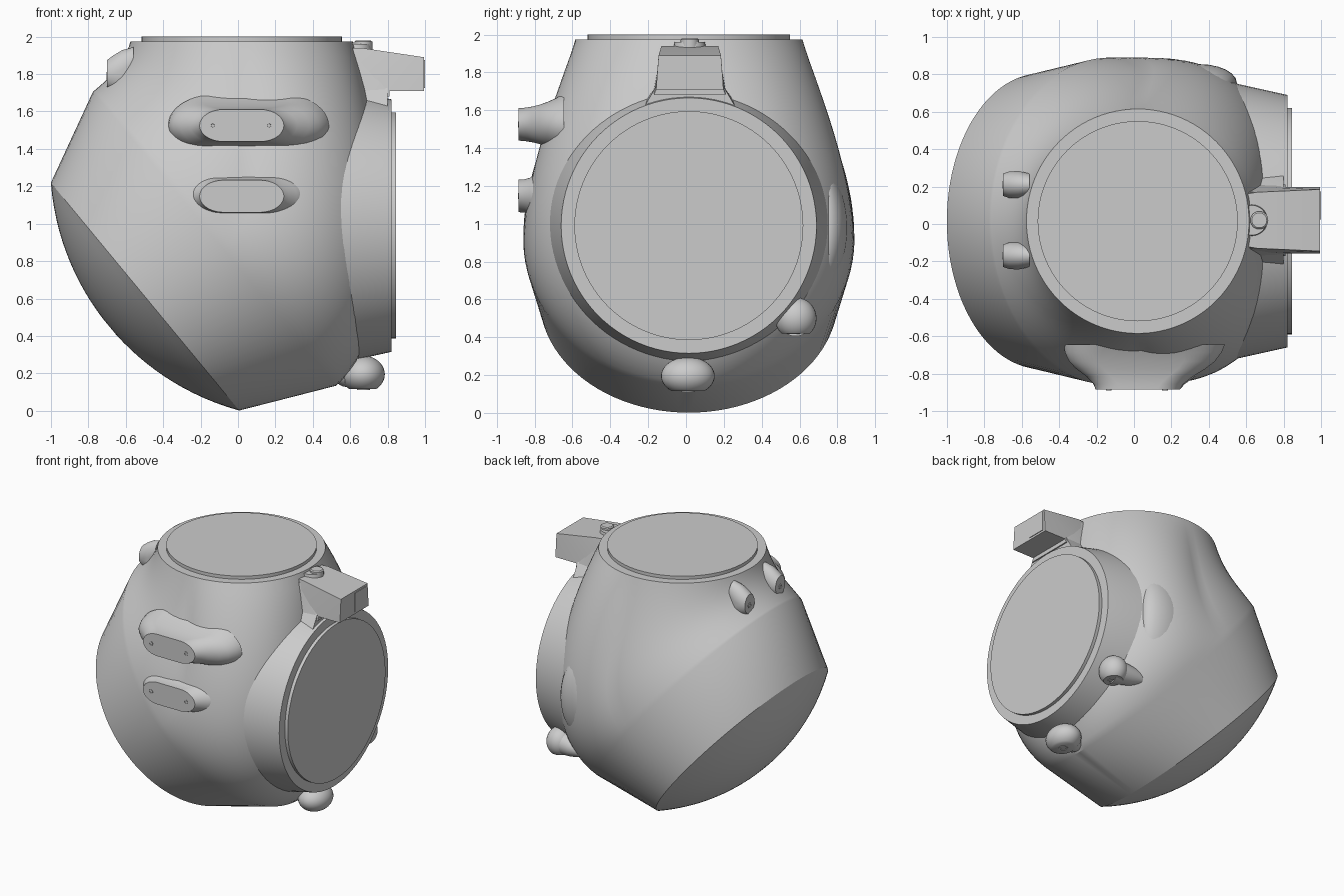
import bpy, bmesh
from math import sin, cos, pi, sqrt, radians
from mathutils import Vector, Matrix

cube = bpy.data.objects.get("Cube")
if cube:
    bpy.data.objects.remove(cube, do_unlink=True)

metal = bpy.data.materials.new("plain grey metal")
metal.use_nodes = True
GREY = (0.6, 0.6, 0.6, 1)
metal.diffuse_color = GREY
metal.node_tree.nodes["Principled BSDF"].inputs["Base Color"].default_value = GREY

YC = 0.015          # the casting sits slightly off the centre line
SEG = 96
X, Y, Z = Vector((1, 0, 0)), Vector((0, 1, 0)), Vector((0, 0, 1))


def finish(name, bm, angle=28):
    bmesh.ops.recalc_face_normals(bm, faces=bm.faces)
    mesh = bpy.data.meshes.new(name)
    bm.to_mesh(mesh)
    bm.free()
    mesh.materials.append(metal)
    ob = bpy.data.objects.new(name, mesh)
    bpy.context.collection.objects.link(ob)
    bpy.ops.object.select_all(action='DESELECT')
    ob.select_set(True)
    bpy.context.view_layer.objects.active = ob
    bpy.ops.object.shade_smooth_by_angle(angle=radians(angle))


def loft(name, rings, angle=28):
    """Skin a list of closed rings and cap both ends."""
    bm = bmesh.new()
    rows = [[bm.verts.new(p) for p in r] for r in rings]
    n = len(rows[0])
    for a, b in zip(rows, rows[1:]):
        for i in range(n):
            j = (i + 1) % n
            bm.faces.new((a[i], a[j], b[j], b[i]))
    bm.faces.new(rows[0])
    bm.faces.new(rows[-1])
    finish(name, bm, angle)


def ring(centre, u, v, ru, rv, n=SEG):
    return [centre + u * (ru * cos(2 * pi * i / n)) + v * (rv * sin(2 * pi * i / n))
            for i in range(n)]


def stadium(centre, u, v, hu, hv, n=48):
    """Rounded slot outline, half sizes hu along u and hv along v."""
    nose = min(hu, hv * 1.5)
    pts = []
    for i in range(n):
        a = 2 * pi * (i + 0.5) / n
        shift = (hu - nose) if cos(a) > 0 else -(hu - nose)
        pts.append(centre + u * (shift + nose * cos(a)) + v * (hv * sin(a)))
    return pts


def hull(name, points):
    """Convex block through the points, mirrored about the centre plane."""
    bm = bmesh.new()
    for x, z, w in points:
        for s in (-1, 1):
            bm.verts.new((x, 0.02 + s * w, z))
    bmesh.ops.convex_hull(bm, input=bm.verts)
    bmesh.ops.dissolve_limit(bm, angle_limit=0.02, verts=bm.verts, edges=bm.edges)
    finish(name, bm, 20)


def turned(name, origin, axis, profile, n=SEG):
    """Solid of revolution from (distance along axis, radius) pairs."""
    axis = Vector(axis).normalized()
    u = axis.orthogonal().normalized()
    v = axis.cross(u)
    loft(name, [ring(Vector(origin) + axis * d, u, v, r, r, n) for d, r in profile])


# Main body: tilted dome, flared band, then a blend up to the round top opening
axis = Vector((0.77, 0, 0.637)).normalized()
side = Vector((0.637, 0, -0.77)).normalized()
c1, r1 = Vector((-0.497, YC, 0.61)), 0.79
c2 = Vector((-0.125, YC, 0.92))
sag = 0.25
R = (r1 * r1 + sag * sag) / (2 * sag)
rings = []
for k in range(1, 15):
    r = r1 * k / 14
    rings.append(ring(c1 - axis * (sqrt(R * R - r * r) - R + sag), side, Y, r, r))
low = ring(c2, side, Y, 1.02, 0.875)
top = ring(Vector((0.02, YC, 1.975)), X, Y, 0.595, 0.6)
for k in range(25):
    t = k / 24
    row = []
    for i, (p, q) in enumerate(zip(low, top)):
        d = (q - p).length
        ang = 2 * pi * i / SEG
        out = Vector((cos(ang), sin(ang), 0))
        # extra fullness on the two shoulders beside the port
        full = out * (0.17 * max(0, cos(ang)) * abs(sin(ang)) * 2)
        a = p + axis * min(0.36 * d, 0.39) + full
        b = q - Z * (0.36 * d) + out * min(0.1 * d, 0.17) + full
        row.append(p * (1 - t) ** 3 + a * (3 * t * (1 - t) ** 2)
                   + b * (3 * t * t * (1 - t)) + q * t ** 3)
    rings.append(row)
loft("main_body", rings, 28)

# Side port and the two cover plates
turned("side_port", (0.05, YC, 0.99), X, [(0, 0.76), (0.25, 0.76), (0.5, 0.735), (0.77, 0.675)])
turned("side_cover", (0.81, YC, 0.99), X, [(0, 0.605), (0.035, 0.605)])
turned("top_cover", (0.02, YC, 1.96), Z, [(0, 0.535), (0.04, 0.535)])


# Mounting pads: flat slot faces with a flared foot
def pad(name, face, normal, u, v, steps, shift=0.0):
    face, normal = Vector(face), Vector(normal)
    loft(name, [stadium(face - normal * d + u * (shift * d), u, v, hu, hv)
                for d, hu, hv in steps], 45)


def bolt_hole(name, at, normal, r=0.016):
    """Thin raised rim around a bolt position."""
    turned(name, at, normal, [(-0.01, r), (0.004, r), (0.004, r * 0.6), (-0.004, r * 0.5)], 16)


pad("upper_front_pad", (0.02, -0.885, 1.525), -Y, X, Z,
    [(0, 0.225, 0.086), (0.03, 0.24, 0.088), (0.07, 0.285, 0.094),
     (0.11, 0.345, 0.104), (0.15, 0.39, 0.118), (0.2, 0.42, 0.14), (0.24, 0.43, 0.165)], 0.15)
pad("lower_front_pad", (0.02, -0.885, 1.147), -Y, X, Z,
    [(0, 0.225, 0.086), (0.03, 0.245, 0.088), (0.06, 0.28, 0.096),
     (0.1, 0.32, 0.11), (0.16, 0.34, 0.13)], 0.25)
for z in (1.525, 1.147):
    for x in (-0.135, 0.167):
        bolt_hole("pad_bolt_hole", (x, -0.885, z), -Y)

# Two small lugs and a knob on the left shoulder
for y in (0.21, -0.17):
    pad("shoulder_lug", (-0.7, y, 1.8), -X, Z, Y,
        [(0, 0.075, 0.06), (0.03, 0.095, 0.07), (0.08, 0.12, 0.074), (0.14, 0.13, 0.06)], 0.1)
    bolt_hole("lug_hole", (-0.7, y, 1.79), -X, 0.02)


def ball(name, centre, scale, cut):
    """Rounded boss with a flat underside at height cut."""
    bm = bmesh.new()
    bmesh.ops.create_uvsphere(bm, u_segments=32, v_segments=20, radius=1,
                              matrix=Matrix.Translation(centre) @ Matrix.Diagonal((*scale, 1)))
    g = bm.verts[:] + bm.edges[:] + bm.faces[:]
    res = bmesh.ops.bisect_plane(bm, geom=g, plane_co=(0, 0, cut),
                                 plane_no=(0, 0, -1), clear_outer=True)
    edges = [e for e in res["geom_cut"] if isinstance(e, bmesh.types.BMEdge)]
    bmesh.ops.holes_fill(bm, edges=edges)
    finish(name, bm, 40)


ball("shoulder_knob", (-0.54, 0.02, 1.86), (0.07, 0.08, 0.07), 1.8)

# Bracket arm over the side port, with its foot, split end and pin
hull("bracket_arm", ((0.6, 1.94, 0.14), (0.66, 1.94, 0.15), (0.995, 1.89, 0.165),
                     (0.995, 1.71, 0.178), (0.82, 1.71, 0.178), (0.6, 1.71, 0.18)))
hull("bracket_foot", ((0.5, 1.92, 0.15), (0.64, 1.92, 0.15), (0.81, 1.71, 0.178),
                      (0.81, 1.68, 0.19), (0.5, 1.68, 0.2)))
hull("bracket_foot_flare", ((0.5, 1.73, 0.175), (0.8, 1.73, 0.175),
                            (0.8, 1.62, 0.24), (0.5, 1.6, 0.27)))
bm = bmesh.new()
bmesh.ops.create_cube(bm, size=1, matrix=Matrix.Translation((0.996, 0.1, 1.8))
                      @ Matrix.Diagonal((0.008, 0.15, 0.15, 1)))
finish("bracket_end_plate", bm)
turned("pin_boss", (0.63, 0.02, 1.9), Z, [(0, 0.09), (0.06, 0.08)], 32)
turned("bracket_pin", (0.67, 0.02, 1.92), Z, [(0, 0.048), (0.053, 0.048), (0.06, 0.04)], 32)

# Drain bosses under and behind the port
ball("lower_drain_boss", (0.667, 0.01, 0.195), (0.118, 0.142, 0.1), 0.115)
turned("lower_drain_tail", (0.667, 0.01, 0.205), (-1, 0, 0.1),
       [(0, 0.09), (0.1, 0.085), (0.2, 0.04)], 32)
bolt_hole("lower_drain_hole", (0.67, 0.01, 0.115), -Z, 0.035)
ball("back_drain_boss", (0.68, 0.58, 0.5), (0.1, 0.11, 0.11), 0.42)
turned("back_drain_tail", (0.68, 0.58, 0.5), (-1, 0.2, -0.05),
       [(0, 0.095), (0.14, 0.07), (0.26, 0.03)], 32)
bolt_hole("back_drain_hole", (0.68, 0.57, 0.42), -Z, 0.035)

# Raised rib that follows the port round the back and runs into the body
hub = Vector((0.35, YC, 0.99))
rib = []
for k in range(25):
    a = radians(-36 + 66 * k / 24)
    out = Vector((0, cos(a), sin(a)))
    f = sqrt(max(0.08, sin(pi * (k + 0.5) / 25)))
    rib.append(ring(hub + out * 0.74, out, X, 0.1 * f, 0.2 * f, 24))
loft("back_rib", rib, 50)
